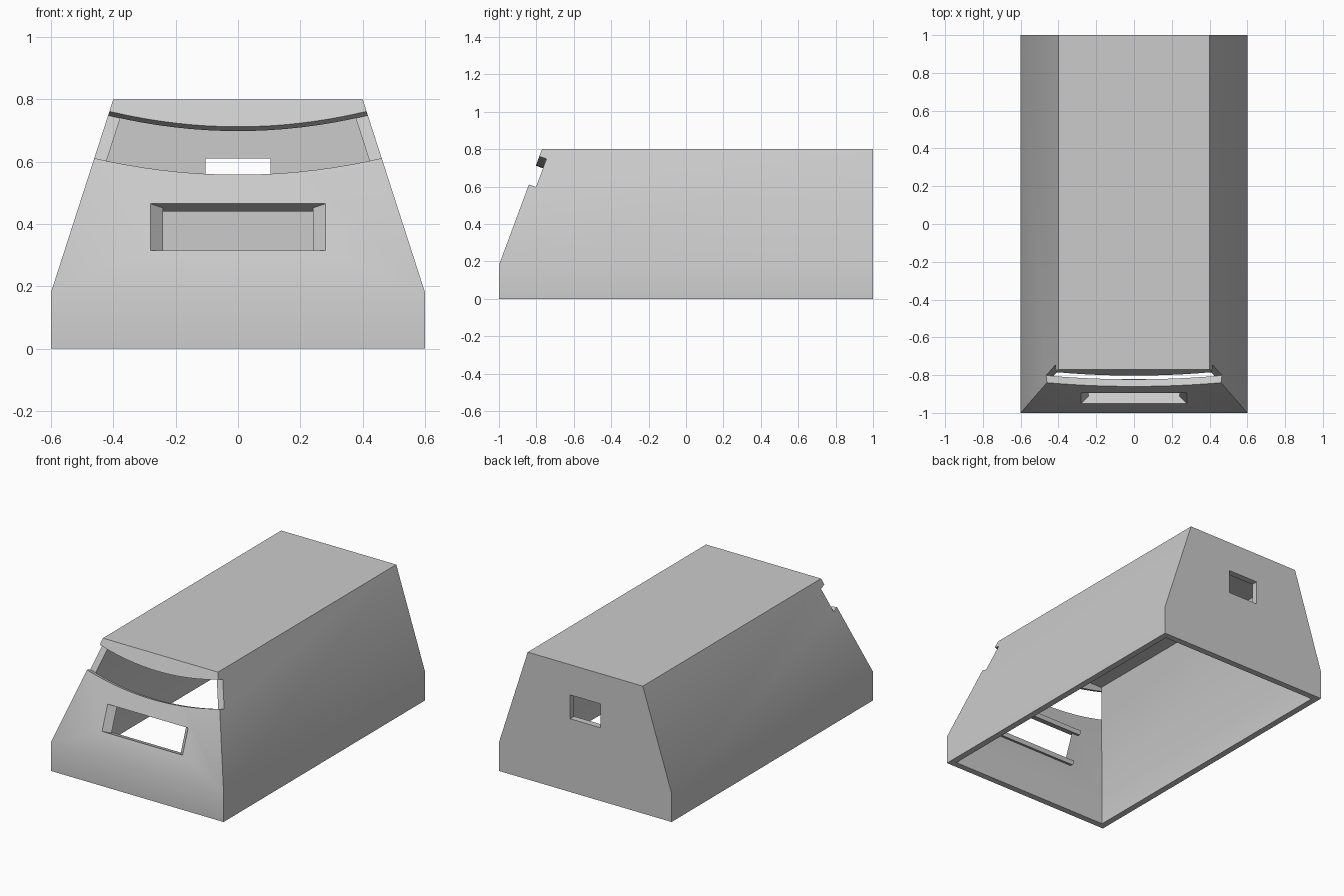
import bpy, bmesh
from mathutils import Vector

cube = bpy.data.objects.get("Cube")
if cube:
    bpy.data.objects.remove(cube, do_unlink=True)

grey = bpy.data.materials.new("plain_grey")
grey.use_nodes = True
COLOUR = (0.6, 0.6, 0.6, 1)
grey.diffuse_color = COLOUR
grey.node_tree.nodes["Principled BSDF"].inputs["Base Color"].default_value = COLOUR

WALL = 0.04
KINK = 0.18
SLOPE = 0.23 / 0.62                       # front lean, y per z
OUT = Vector((0, -1, SLOPE)).normalized()  # outward normal of the sloping front


def loft(name, rings):
    """Closed solid through rings of equal point count."""
    bm = bmesh.new()
    loops = [[bm.verts.new(p) for p in ring] for ring in rings]
    n = len(loops[0])
    for a, b in zip(loops, loops[1:]):
        for i in range(n):
            j = (i + 1) % n
            bm.faces.new((a[i], a[j], b[j], b[i]))
    bm.faces.new(loops[0])
    bm.faces.new(loops[-1])
    bmesh.ops.recalc_face_normals(bm, faces=bm.faces)
    mesh = bpy.data.meshes.new(name)
    bm.to_mesh(mesh)
    bm.free()
    mesh.materials.append(grey)
    obj = bpy.data.objects.new(name, mesh)
    bpy.context.collection.objects.link(obj)
    return obj


def ring(z, half, front, back):
    return [(-half, front, z), (half, front, z), (half, back, z), (-half, back, z)]


def on_front(x, z, depth):
    """Point on the sloping front at height z, pushed in by depth."""
    return Vector((x, -1 + (z - KINK) * SLOPE, z)) - OUT * depth


def front_rect(half, low, high, depth):
    return [on_front(x, z, depth) for x, z in
            ((-half, low), (half, low), (half, high), (-half, high))]


def activate(obj):
    bpy.ops.object.select_all(action='DESELECT')
    obj.select_set(True)
    bpy.context.view_layer.objects.active = obj


def cut(obj, cutter):
    cutter.hide_render = True
    activate(obj)
    mod = obj.modifiers.new("cut", 'BOOLEAN')
    mod.operation = 'DIFFERENCE'
    mod.solver = 'EXACT'
    mod.object = cutter
    bpy.ops.object.modifier_apply(modifier=mod.name)
    bpy.data.objects.remove(cutter, do_unlink=True)


# Tapered hollow housing, open underneath
housing = loft("housing", [ring(0, 0.6, -1, 1), ring(KINK, 0.6, -1, 1),
                           ring(0.8, 0.4, -0.77, 1)])
cut(housing, loft("cavity", [ring(-0.1, 0.56, -0.96, 0.96),
                             ring(0.174, 0.56, -0.96, 0.96),
                             ring(0.76, 0.371, -0.742, 0.96)]))

# Curved wraparound slot across the upper front
STEPS = 24
xs = [-0.6 + 1.2 * i / STEPS for i in range(STEPS + 1)]
outline = [(x, 0.558 + 0.25 * x * x) for x in xs]
outline += [(x, 0.712 + 0.29 * x * x) for x in reversed(xs)]
cut(housing, loft("slot_cutter", [[on_front(x, z, d) for x, z in outline]
                                  for d in (-0.1, WALL + 0.0005)]))

# Lower front window with splayed sides
LOW, HIGH = 0.315, 0.465
cut(housing, loft("window_cutter", [front_rect(0.28 + s, LOW, HIGH, -s)
                                    for s in (0.02, -WALL - 0.002)]))

# Small rear window
cut(housing, loft("rear_cutter", [ring(z, 0.105, 0.9, 1.1) for z in (0.46, 0.61)]))

# Ledges inside, above and below the front window
for name, low, high in (("lower_ledge", LOW - 0.025, LOW),
                        ("upper_ledge", HIGH, HIGH + 0.025)):
    loft(name, [front_rect(0.28, low, high, d) for d in (0.03, 0.07)])

activate(housing)
bpy.ops.object.shade_smooth_by_angle(angle=0.52)
